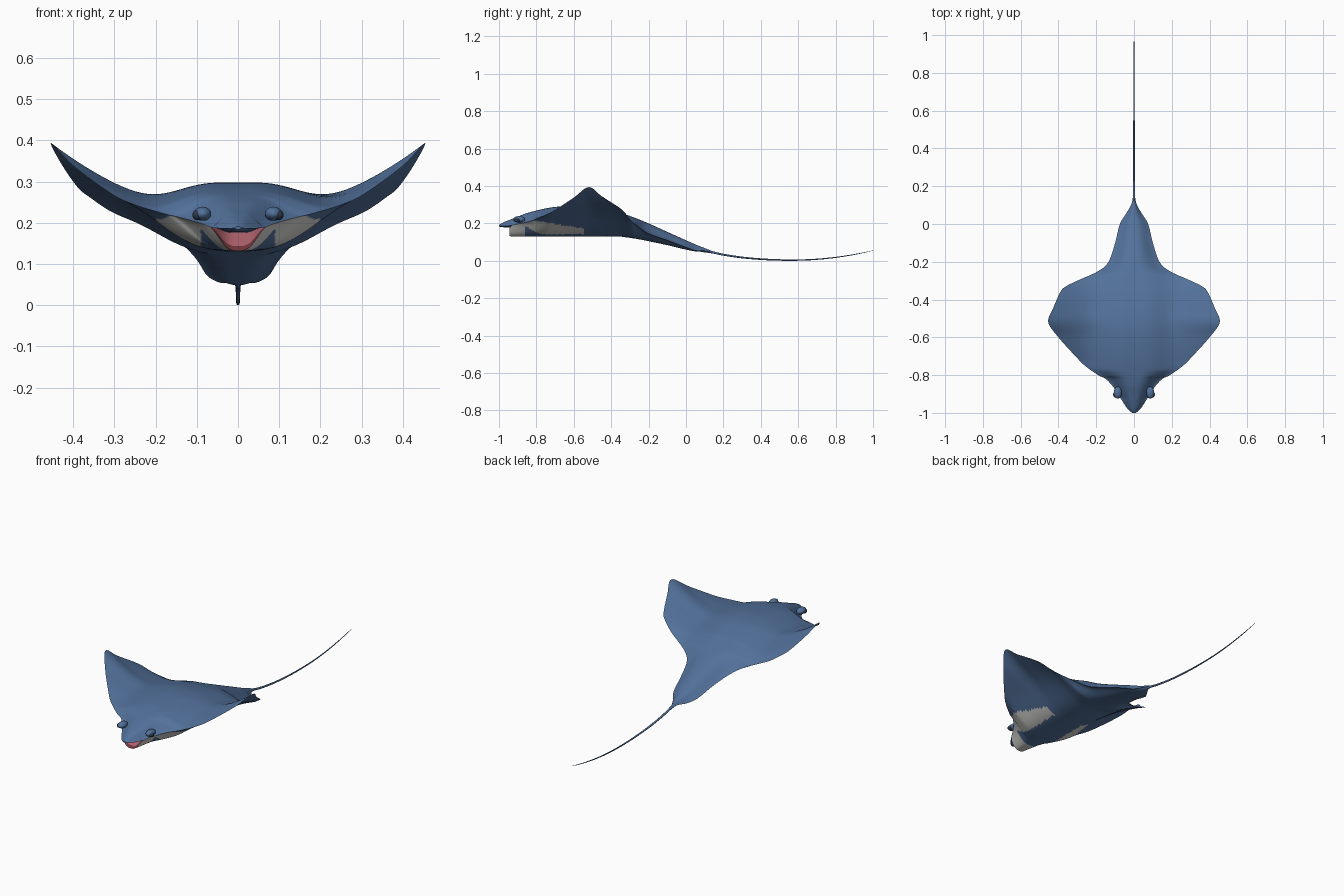
import bpy, bmesh, math
from mathutils import Vector

if "Cube" in bpy.data.objects:
    bpy.data.objects.remove(bpy.data.objects["Cube"])


def material(name, rgb):
    m = bpy.data.materials.new(name)
    m.diffuse_color = (*rgb, 1)
    m.use_nodes = True
    m.node_tree.nodes["Principled BSDF"].inputs["Base Color"].default_value = m.diffuse_color
    return m


blue = material("ray blue", (0.085, 0.165, 0.325))
white = material("belly white", (0.68, 0.68, 0.66))
rose = material("mouth rose", (0.42, 0.12, 0.15))
dark_red = material("gum dark red", (0.17, 0.035, 0.045))
black = material("eye dark", (0.03, 0.04, 0.07))


def add_object(name, bm, mats):
    me = bpy.data.meshes.new(name)
    bm.to_mesh(me)
    bm.free()
    for m in mats:
        me.materials.append(m)
    ob = bpy.data.objects.new(name, me)
    bpy.context.collection.objects.link(ob)
    return ob


# Stations: y of back, y of belly, half width, edge z, top z, bottom z
snout = [
    (-1.000, -1.000, .010, .187, .191, .184),
    (-.990, -.990, .023, .186, .198, .181),
    (-.970, -.970, .041, .186, .209, .179),
    (-.940, -.940, .060, .188, .220, .178),
    (-.934, -.890, .064, .189, .223, .176),   # inside of the upper lip
    (-.931, -.932, .066, .190, .224, .143),   # gum line
    (-.928, -.945, .068, .190, .225, .132),   # lower lip
]
body = [
    (-.900, -.910, .085, .197, .236, .130),
    (-.860, -.860, .112, .205, .252, .130),
    (-.820, -.820, .150, .215, .264, .130),
    (-.800, -.800, .190, .225, .269, .130),
    (-.750, -.750, .260, .247, .280, .130),
    (-.700, -.700, .310, .272, .288, .130),
    (-.600, -.600, .400, .338, .297, .130),
    (-.520, -.520, .454, .394, .295, .130),
    (-.450, -.450, .430, .345, .285, .130),
    (-.360, -.360, .390, .287, .262, .130),
    (-.330, -.330, .360, .262, .251, .127),
    (-.300, -.300, .300, .223, .240, .123),
    (-.250, -.250, .190, .178, .221, .115),
    (-.200, -.200, .135, .146, .200, .105),
    (-.100, -.100, .100, .110, .155, .084),
    (.000, .000, .075, .072, .110, .060),
    (.050, .050, .045, .055, .088, .051),
    (.100, .100, .016, .054, .068, .047),
    (.140, .140, .006, .046, .052, .041),
]


def catmull(a, b, c, d, t):
    return tuple(.5 * (2 * q + (r - p) * t + (2 * p - 5 * q + 4 * r - s) * t * t
                       + (3 * q - p - 3 * r + s) * t ** 3)
                 for p, q, r, s in zip(a, b, c, d))


SUB = 6
key = [snout[-1]] + body
stations = list(snout)
for i in range(len(key) - 1):
    a, d = key[max(i - 1, 0)], key[min(i + 2, len(key) - 1)]
    stations += [catmull(a, key[i], key[i + 1], d, k / SUB) for k in range(1, SUB + 1)]

N = 72  # steps across the span


def section(st):
    """Ring of points: back from left to right, then belly from right to left."""
    y, yb, w, ze, zt, zb = st
    mid = (zt + zb) / 2
    ring = []
    for k in range(2 * N):
        top = k <= N
        u = -1 + 2 * k / N if top else 1 - 2 * (k - N) / N
        a = abs(u)
        close = 1 - a ** 6
        bump = math.exp(-(a * w / min(.17 if top else .2, .75 * w)) ** 3) * close
        z = mid + (ze - mid) * a * a
        skin = .008 * (1 - a * a) * min(1, w / .3) * (1 - bump)
        z += (zt - mid) * bump + skin if top else (zb - mid) * bump - skin
        ring.append((u * w, y if top else y + (yb - y) * min(1, close * 1.2), z))
    return ring


# Body: one lofted shell with head, wings and tail root
bm = bmesh.new()
rings = [[bm.verts.new(p) for p in section(s)] for s in stations]
for i in range(len(rings) - 1):
    for k in range(2 * N):
        n = (k + 1) % (2 * N)
        f = bm.faces.new((rings[i][k], rings[i][n], rings[i + 1][n], rings[i + 1][k]))
        if k < N:
            continue
        c = f.calc_center_median()
        x = abs(c.x)
        if i == 4:
            f.material_index = 2
        elif i == 5:
            f.material_index = 3
        elif i > 5 and c.y < -.54:
            # White flanks behind the mouth, tapering to the rear
            inner = 0 if c.y < -.86 else .09
            if inner <= x < .2 and c.z < .218 - .17 * max(0, c.y + .82):
                f.material_index = 1
bm.faces.new(rings[0])
bm.faces.new(rings[-1])
bmesh.ops.recalc_face_normals(bm, faces=bm.faces)
parts = [add_object("body_and_wings", bm, [blue, white, rose, dark_red])]

# Tail: tapering whip
path = [(.08, .058, .011), (.14, .046, .0065), (.2, .033, .0055), (.3, .018, .005),
        (.42, .008, .0045), (.54, .004, .004), (.66, .006, .0035), (.78, .016, .003),
        (.9, .034, .0022), (1.0, .055, .0008)]
SIDES = 10
bm = bmesh.new()
pts = []
for i in range(len(path) - 1):
    a, d = path[max(i - 1, 0)], path[min(i + 2, len(path) - 1)]
    pts += [catmull(a, path[i], path[i + 1], d, k / 4) for k in range(4)]
pts.append(path[-1])
tail = [[bm.verts.new((r * math.cos(j * math.tau / SIDES), y,
                       z + r * math.sin(j * math.tau / SIDES))) for j in range(SIDES)]
        for y, z, r in pts]
for a, b in zip(tail, tail[1:]):
    for j in range(SIDES):
        n = (j + 1) % SIDES
        bm.faces.new((a[j], a[n], b[n], b[j]))
bm.faces.new(tail[0])
bm.faces.new(tail[-1])
bmesh.ops.recalc_face_normals(bm, faces=bm.faces)
parts.append(add_object("tail", bm, [blue]))


def ellipsoid(name, centre, radii, mat):
    b = bmesh.new()
    bmesh.ops.create_uvsphere(b, u_segments=24, v_segments=14, radius=1)
    for v in b.verts:
        v.co = Vector([c + r * q for c, r, q in zip(centre, radii, v.co)])
    parts.append(add_object(name, b, [mat]))


# Brow bumps and eyes
for side, s in (("left", -1), ("right", 1)):
    ellipsoid(side + "_brow", (s * .086, -.893, .222), (.021, .032, .017), blue)
    ellipsoid(side + "_eye", (s * .098, -.903, .219), (.013, .016, .013), black)

bpy.ops.object.select_all(action='DESELECT')
for ob in parts:
    ob.select_set(True)
bpy.context.view_layer.objects.active = parts[0]
bpy.ops.object.shade_smooth_by_angle(angle=math.radians(40))
